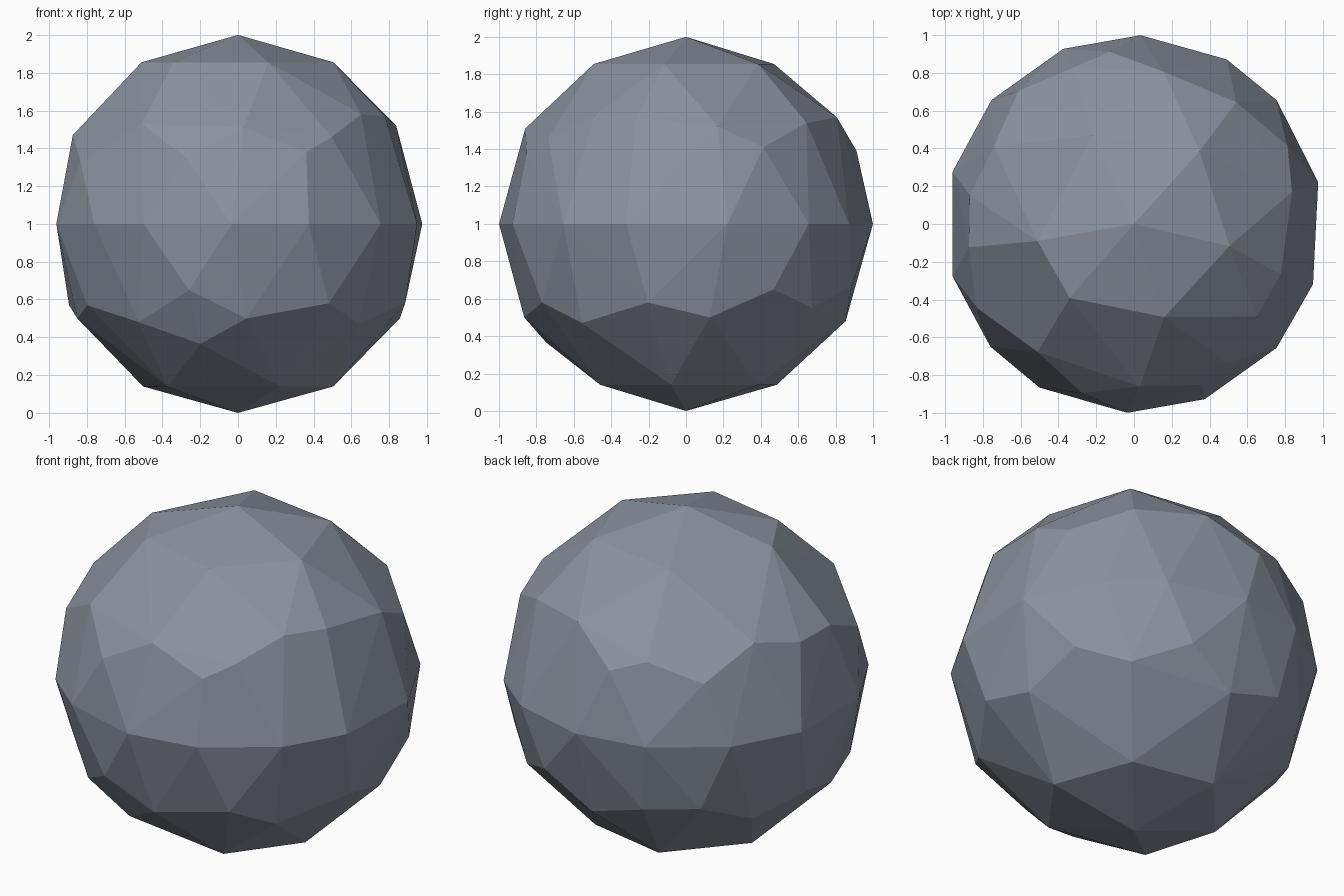
import bpy, bmesh, math

if "Cube" in bpy.data.objects:
    bpy.data.objects.remove(bpy.data.objects["Cube"])

# Facet corners on a unit sphere: (height above centre, azimuths in degrees)
LEVEL_RINGS = [
    (1.0, [0]), (-1.0, [0]),
    (0.855, [-13, -72, -131, 190, 115, 48]),
    (-0.86, [-9, -64, -137, 170, 108, 49]),
    (0.0, [88, 60.6, 41, 12.8, -18.6, -41, -68, -92,
           -120, -139.5, -164, 164, 139, 112]),
]
# Zigzag rings: azimuth -> height
UPPER = {-127: .53, -107: .35, -88: .51, -67: .38, -56: .46, -37: .58,
         -19: .57, 11.5: .52, 27: .41, 50: .54, 79: .57, 98: .39, 111: .46,
         131: .36, 151: .53, 170: .47, 188: .47, 208: .33}
LOWER = {-152: -.43, -128: -.52, -106: -.35, -105: -.635, -87: -.5,
         -58: -.42, -41: -.53, -13: -.42, 8.5: -.5, 30: -.35, 49: -.45,
         70: -.33, 88: -.52, 110: -.42, 130: -.4, 150: -.52, 172: -.43,
         191: -.5}


def on_sphere(azimuth, z):
    r = math.sqrt(max(0, 1 - z * z))
    a = math.radians(azimuth)
    return (r * math.cos(a), r * math.sin(a), z + 1)


bm = bmesh.new()
for z, ring in LEVEL_RINGS:
    for az in ring:
        bm.verts.new(on_sphere(az, z))
for ring in (UPPER, LOWER):
    for az, z in ring.items():
        bm.verts.new(on_sphere(az, z))

# Faceted ball: flat faces spanning the corners
bmesh.ops.convex_hull(bm, input=bm.verts[:])
bmesh.ops.recalc_face_normals(bm, faces=bm.faces[:])
mesh = bpy.data.meshes.new("faceted_ball")
bm.to_mesh(mesh)
bm.free()

grey = bpy.data.materials.new("slate grey")
grey.diffuse_color = (0.26, 0.29, 0.35, 1)
grey.use_nodes = True
grey.node_tree.nodes["Principled BSDF"].inputs["Base Color"].default_value = grey.diffuse_color
mesh.materials.append(grey)
ball = bpy.data.objects.new("faceted_ball", mesh)
bpy.context.collection.objects.link(ball)
